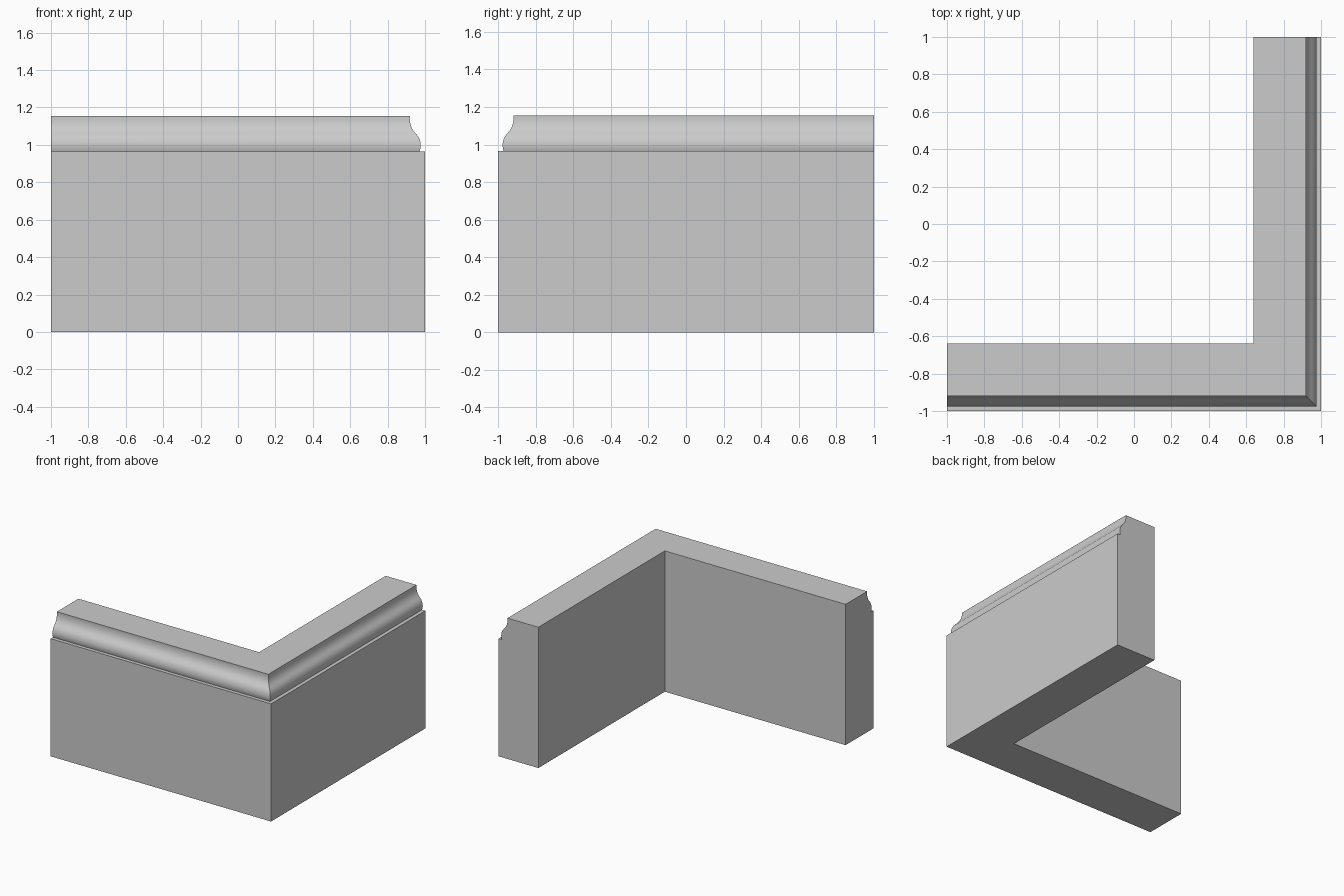
import bpy, bmesh, math

if "Cube" in bpy.data.objects:
    bpy.data.objects.remove(bpy.data.objects["Cube"])


def mitred_sweep(name, profile, smooth_angle=35):
    """Sweep a closed (inset, z) profile round the outer corner at (1, -1)."""
    bm = bmesh.new()
    stations = [lambda d: (-1, -1 + d),        # left end
                lambda d: (1 - d, -1 + d),     # mitred corner
                lambda d: (1 - d, 1)]          # back end
    rings = [[bm.verts.new((*place(d), z)) for d, z in profile] for place in stations]
    n = len(profile)
    for a, b in zip(rings, rings[1:]):
        for i in range(n):
            j = (i + 1) % n
            bm.faces.new((a[i], b[i], b[j], a[j]))
    bm.faces.new(rings[0])
    bm.faces.new(rings[-1][::-1])
    bmesh.ops.recalc_face_normals(bm, faces=bm.faces)
    mesh = bpy.data.meshes.new(name)
    bm.to_mesh(mesh)
    bm.free()
    obj = bpy.data.objects.new(name, mesh)
    bpy.context.collection.objects.link(obj)
    bpy.ops.object.select_all(action='DESELECT')
    obj.select_set(True)
    bpy.context.view_layer.objects.active = obj
    bpy.ops.object.shade_smooth_by_angle(angle=math.radians(smooth_angle))
    return obj


# Plain board with a narrow ledge, then the S-curved moulding up to the flat top
board = [(0.36, 0), (0, 0), (0, 0.965)]
moulding = [(0.030, 0.965), (0.025, 0.980), (0.023, 0.997), (0.025, 1.015),
            (0.030, 1.032), (0.038, 1.047), (0.049, 1.060), (0.060, 1.073),
            (0.069, 1.087), (0.076, 1.104), (0.080, 1.122), (0.082, 1.142),
            (0.081, 1.155)]
mitred_sweep("corner_baseboard", board + moulding + [(0.36, 1.155)])
